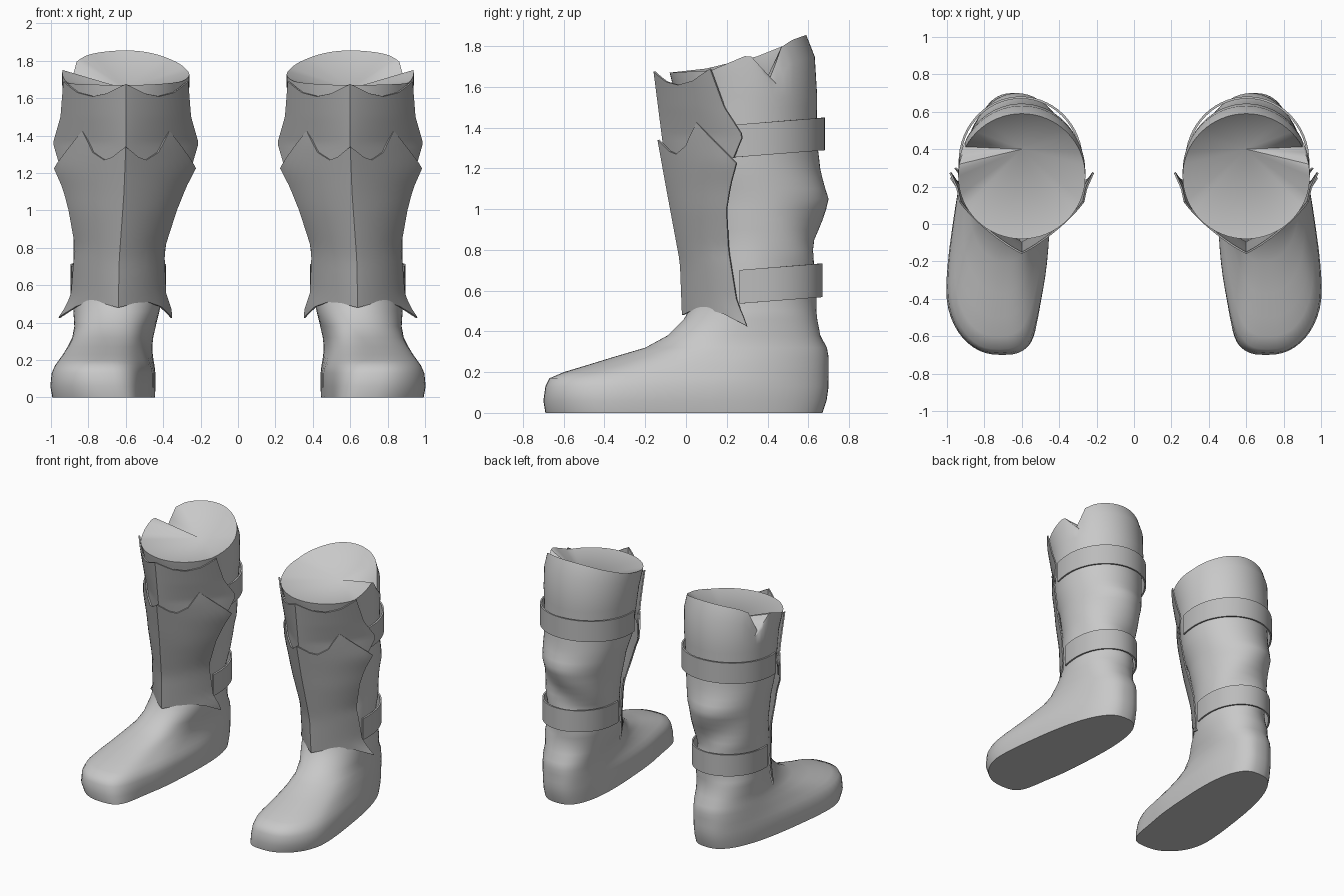
import bpy, bmesh, math

cube = bpy.data.objects.get("Cube")
if cube:
    bpy.data.objects.remove(cube, do_unlink=True)


def material(name, value):
    mat = bpy.data.materials.new(name)
    mat.use_nodes = True
    colour = (value, value, value, 1)
    mat.diffuse_color = colour
    mat.node_tree.nodes["Principled BSDF"].inputs["Base Color"].default_value = colour
    return mat


LEATHER = material("light grey leather", 0.58)
STRAP = material("grey strap", 0.5)
PLATE = material("dark grey plate", 0.4)


def lookup(table, key):
    """Linear lookup: the first column is the key, the rest is returned."""
    if key <= table[0][0]:
        return table[0][1:]
    for low, high in zip(table, table[1:]):
        if key <= high[0]:
            f = (key - low[0]) / (high[0] - low[0])
            return [p + (q - p) * f for p, q in zip(low[1:], high[1:])]
    return table[-1][1:]


def signed_power(value, power):
    return math.copysign(abs(value) ** power, value)


# Boot sections: height, front y, back y, centre x and half width (at the toe end for the foot)
ANKLE = .46
SECTIONS = [
    (0, -.69, .67, .775, .28),
    (.06, -.7, .69, .78, .29),
    (.13, -.69, .7, .775, .285),
    (.17, -.67, .7, .77, .265),
    (.2, -.6, .7, .765, .24),
    (.23, -.5, .7, .755, .22),
    (.27, -.37, .7, .74, .2),
    (.32, -.2, .69, .71, .19),
    (.38, -.09, .66, .68, .2),
    (ANKLE, -.01, .65, .65, .23),
    (.55, .04, .64, .64, .235),
    (.7, .06, .62, .64, .24),
    (.85, .06, .64, .63, .25),
    (1.05, .02, .695, .62, .275),
    (1.2, -.02, .66, .61, .3),
    (1.35, -.02, .64, .605, .315),
    (1.6, -.05, .645, .6, .335),
]
COLLAR = (-.07, .632, .6, .34)
RIM = (-.08, .59, .6, .34)


def section_point(section, angle, z, grow=0):
    """Point on a rounded section; angle zero faces the front."""
    front, back, centre, width = section
    power = min(1, .74 + .8 * max(0, z - .2))
    y = (front + back) / 2 - ((back - front) / 2 + grow) * signed_power(math.cos(angle), power)
    t = min(1, max(0, (y - front) / (back - front)))
    if z < ANKLE:
        # the foot blends to a narrower heel, and its toe curves inward
        centre += (.64 - centre) * t
        width += (.23 - width) * t
        centre -= .09 * max(0, 1 - 4 * t) ** 2 * max(0, 1 - z / .4)
    return centre + (width + grow) * signed_power(math.sin(angle), power), y


def bridge(bm, rows, closed=False):
    for low, high in zip(rows, rows[1:]):
        count = len(low)
        for i in range(count if closed else count - 1):
            j = (i + 1) % count
            bm.faces.new((low[i], low[j], high[j], high[i]))


def finish(name, bm, mat, smooth_angle, thickness=0):
    """Turn a left part into a smooth-shaded, mirrored pair."""
    bmesh.ops.recalc_face_normals(bm, faces=bm.faces)
    mesh = bpy.data.meshes.new(name)
    bm.to_mesh(mesh)
    bm.free()
    mesh.materials.append(mat)
    ob = bpy.data.objects.new(name, mesh)
    bpy.context.collection.objects.link(ob)
    bpy.ops.object.select_all(action='DESELECT')
    ob.select_set(True)
    bpy.context.view_layer.objects.active = ob
    if thickness:
        solid = ob.modifiers.new("thickness", 'SOLIDIFY')
        solid.thickness, solid.offset = thickness, 0
        bpy.ops.object.modifier_apply(modifier=solid.name)
    bpy.ops.object.shade_smooth_by_angle(angle=math.radians(smooth_angle))
    ob.modifiers.new("pair", 'MIRROR').use_mirror_merge = False


# Boot body: lofted rings, a notched rim and a shallow funnel closing the top
OUTER_RIM = [(-.08, 1.67), (.12, 1.68), (.31, 1.76), (.42, 1.64), (.46, 1.79), (.52, 1.83), (.59, 1.855)]
INNER_RIM = [(-.08, 1.67), (.1, 1.69), (.35, 1.75), (.5, 1.81), (.59, 1.855)]


def build_boot():
    bm = bmesh.new()
    angles = [math.tau * i / 64 for i in range(64)]
    heights = [s[0] for s in SECTIONS if s[0] <= ANKLE] + [.5 + .05 * i for i in range(22)]
    rings = []
    for z in heights:
        section = lookup(SECTIONS, z)
        ring = []
        for angle in angles:
            # soft folds at the back of the ankle and calf
            fold = max(0, -math.cos(angle)) * max(0, 1 - 2 * abs(z - .75))
            ripple = .014 * fold * math.sin(3 * angle + 17 * z)
            x, y = section_point(section, angle, z, ripple)
            ring.append(bm.verts.new((x, y, z)))
        rings.append(ring)
    collar, rim = [], []
    for angle in angles:
        x, y = section_point(RIM, angle, 2)
        top = lookup(OUTER_RIM if x > RIM[2] else INNER_RIM, y)[0]
        rim.append(bm.verts.new((x, y, top)))
        x, y = section_point(COLLAR, angle, 2)
        collar.append(bm.verts.new((x, y, heights[-1] + .65 * (top - heights[-1]))))
    rings += [collar, rim]
    bridge(bm, rings, closed=True)
    bm.faces.new(rings[0])
    centre = bm.verts.new((.6, .4, 1.65))
    for this, following in zip(rim, rim[1:] + rim[:1]):
        bm.faces.new((this, following, centre))
    finish("boot", bm, LEATHER, 45)


# Straps: snug at the sides, standing off the back of the leg and rising to the rear
def build_strap(name, bottom, top):
    bm = bmesh.new()
    section = lookup(SECTIONS, (bottom + top) / 2)
    rows = []
    for z in (bottom, top):
        row = []
        for i in range(37):
            angle = math.pi * (.42 + 1.16 * i / 36)
            gap = .012 + .022 * max(0, -math.cos(angle))
            x, y = section_point(section, angle, 2, gap)
            row.append(bm.verts.new((x, y, z + .08 * (y - .25))))
        rows.append(row)
    bridge(bm, rows)
    finish(name, bm, STRAP, 35, thickness=.012)


# Shin plates: both halves span from a sharp centre ridge to a flared side edge
def build_plate(name, ridge, edge, top, bottom, bulge):
    """ridge: z, x, y; edge: z, distance from ridge, y; top and bottom: share of width, z."""
    bm = bmesh.new()
    rows = []
    for v in range(19):
        row = []
        for k in range(-20, 21):
            u = abs(k) / 20
            low, high = lookup(bottom, u)[0], lookup(top, u)[0]
            z = low + (high - low) * v / 18
            ridge_x, ridge_y = lookup(ridge, z)
            reach, edge_y = lookup(edge, z)
            swell = bulge * 4 * u * (1 - u)
            x = ridge_x + math.copysign(reach * u + swell, k)
            row.append(bm.verts.new((x, ridge_y + (edge_y - ridge_y) * u - swell, z)))
        rows.append(row)
    bridge(bm, rows)
    finish(name, bm, PLATE, 28, thickness=.01)


build_boot()
build_strap("upper_strap", bottom=1.255, top=1.415)
build_strap("lower_strap", bottom=.535, top=.7)

build_plate("lower_shin_plate",
            ridge=[(.42, .658, -.015), (.48, .64, -.015), (.74, .635, -.025),
                   (1.09, .61, -.09), (1.34, .6, -.135)],
            edge=[(.43, .3, .3), (.55, .25, .25), (.8, .235, .21),
                  (1, .285, .2), (1.12, .325, .22), (1.23, .378, .25)],
            top=[(0, 1.34), (.15, 1.285), (.25, 1.27), (.4, 1.31), (.55, 1.425), (1, 1.225)],
            bottom=[(0, .48), (.25, .505), (.5, .51), (.75, .485), (1, .425)],
            bulge=.022)

build_plate("upper_shin_plate",
            ridge=[(1.25, .6, -.1), (1.68, .6, -.155)],
            edge=[(1.24, .35, .23), (1.36, .385, .28), (1.5, .345, .19), (1.69, .33, .12)],
            top=[(0, 1.675), (.25, 1.625), (.45, 1.61), (.7, 1.63), (1, 1.69)],
            bottom=[(0, 1.25), (1, 1.25)],
            bulge=.024)
